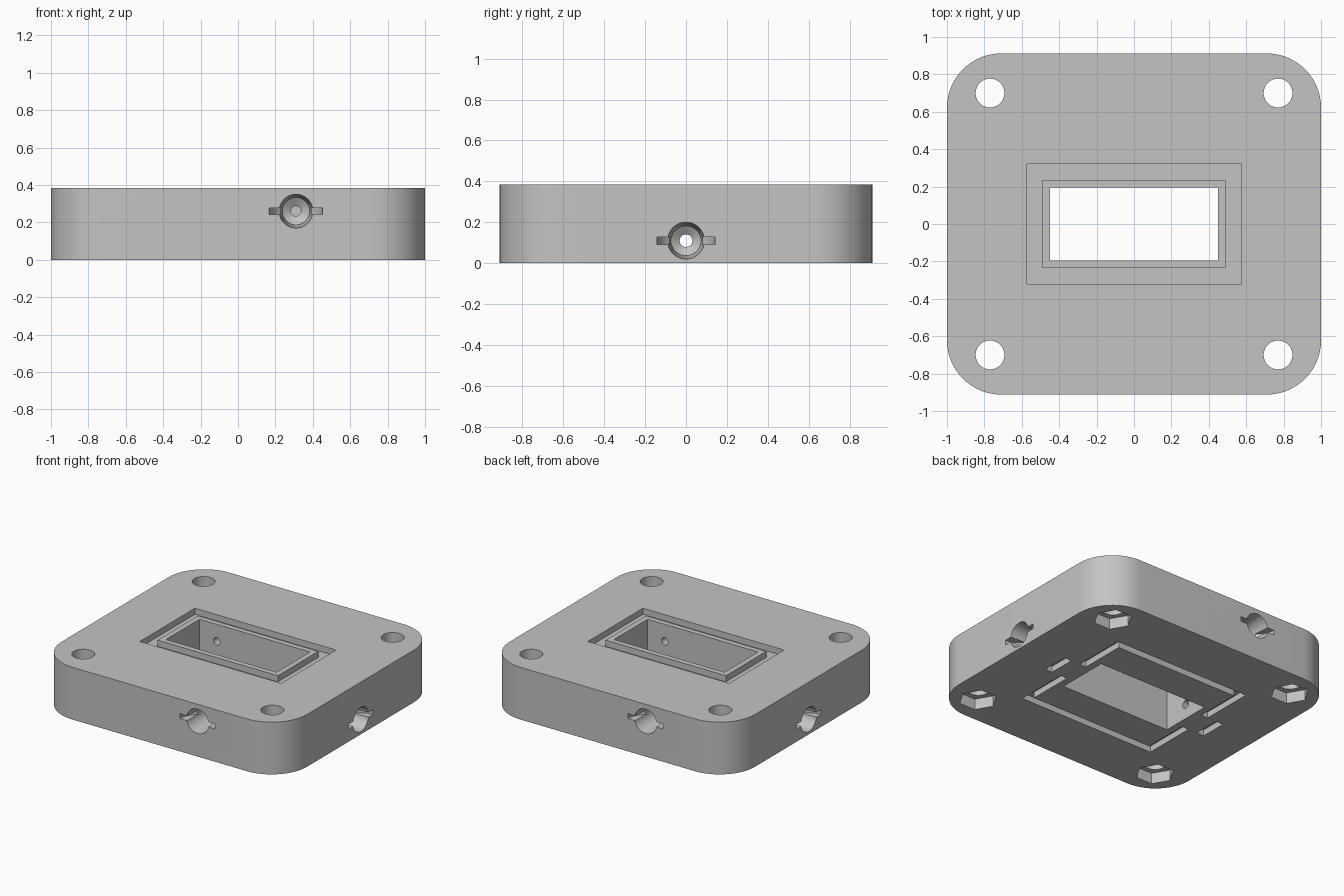
import bpy, bmesh, math
from mathutils import Matrix, Vector

cube = bpy.data.objects.get("Cube")
if cube:
    bpy.data.objects.remove(cube)

HALF_X, HALF_Y, HEIGHT = 1.0, 0.912, 0.385
CORNER = 0.29
OVER = 0.05

grey = bpy.data.materials.new("plain grey")
grey.use_nodes = True
colour = (0.55, 0.55, 0.55, 1)
grey.diffuse_color = colour
grey.node_tree.nodes["Principled BSDF"].inputs["Base Color"].default_value = colour


def loft(name, rings, matrix=Matrix()):
    """Closed solid through a stack of equal-length point rings."""
    bm = bmesh.new()
    loops = [[bm.verts.new(matrix @ Vector(p)) for p in ring] for ring in rings]
    n = len(loops[0])
    for a, b in zip(loops, loops[1:]):
        for i in range(n):
            j = (i + 1) % n
            bm.faces.new((a[i], a[j], b[j], b[i]))
    bm.faces.new(loops[0])
    bm.faces.new(loops[-1])
    bmesh.ops.recalc_face_normals(bm, faces=bm.faces)
    mesh = bpy.data.meshes.new(name)
    bm.to_mesh(mesh)
    bm.free()
    obj = bpy.data.objects.new(name, mesh)
    bpy.context.collection.objects.link(obj)
    mesh.materials.append(grey)
    return obj


def lathe(name, profile, sides, matrix=Matrix()):
    """Solid of revolution about z from (height, radius) pairs."""
    turn = [math.tau * i / sides for i in range(sides)]
    return loft(name, [[(r * math.cos(t), r * math.sin(t), z) for t in turn]
                       for z, r in profile], matrix)


def box(name, x0, x1, y0, y1, z0, z1):
    return loft(name, [[(x0, y0, z), (x1, y0, z), (x1, y1, z), (x0, y1, z)]
                       for z in (z0, z1)])


def cut(cutter):
    """Carve the cutter out of the plate, then discard it."""
    mod = plate.modifiers.new("cut", 'BOOLEAN')
    mod.operation, mod.solver, mod.object = 'DIFFERENCE', 'EXACT', cutter
    bpy.context.view_layer.objects.active = plate
    bpy.ops.object.modifier_apply(modifier=mod.name)
    bpy.data.objects.remove(cutter)


# Plate with rounded corners
outline = []
for k, (sx, sy) in enumerate(((1, 1), (-1, 1), (-1, -1), (1, -1))):
    for i in range(17):
        t = math.pi / 2 * (k + i / 16)
        outline.append((sx * (HALF_X - CORNER) + CORNER * math.cos(t),
                        sy * (HALF_Y - CORNER) + CORNER * math.sin(t)))
plate = loft("mounting_plate", [[(x, y, z) for x, y in outline] for z in (0, HEIGHT)])

# Central window
cut(box("window", -0.45, 0.45, -0.195, 0.195, -OVER, HEIGHT + OVER))

# Corner bolt holes with hexagonal nut pockets underneath
for sx in (-1, 1):
    for sy in (-1, 1):
        place = Matrix.Translation((sx * 0.77, sy * 0.70, 0))
        cut(lathe("bolt_hole", [(-OVER, 0.077), (HEIGHT + OVER, 0.077)], 40, place))
        cut(lathe("nut_pocket", [(-OVER, 0.13), (0.08, 0.13)], 6, place))

# Seal grooves: full ring on top, ring with side gaps and outer slots below
TOP = HEIGHT - 0.045
for s in (-1, 1):
    def bar(name, x0, x1, y0, y1, z0, z1):
        xs, ys = sorted((s * x0, s * x1)), sorted((s * y0, s * y1))
        cut(box(name, *xs, *ys, z0, z1))
    bar("top_groove_long", -0.575, 0.575, 0.235, 0.32, TOP, HEIGHT + OVER)
    bar("top_groove_short", 0.49, 0.575, -0.28, 0.28, TOP, HEIGHT + OVER)
    bar("base_groove_long", -0.557, 0.557, 0.44, 0.495, -OVER, 0.045)
    bar("base_groove_short", 0.502, 0.557, 0.1, 0.46, -OVER, 0.045)
    bar("base_groove_short", 0.502, 0.557, -0.46, -0.1, -OVER, 0.045)
    bar("base_slot", 0.63, 0.69, -0.1, 0.1, -OVER, 0.045)


# Tapered ports, each with a thin round key slot at its mouth
def port(x, y, z, heading, length, bore):
    place = Matrix.Translation((x, y, z)) @ Matrix.Rotation(heading, 4, 'Z')
    inward = place @ Matrix.Rotation(math.pi / 2, 4, 'Y')
    cut(lathe("port", [(-OVER, 0.093), (0, 0.09), (0.25, 0.073), (0.28, bore),
                       (length + OVER, bore)], 40, inward))
    cut(lathe("key_slot", [(-0.018, 0.143), (0.018, 0.143)], 40, place))


for s, turn in ((1, 0), (-1, math.pi)):
    port(s * 0.31, -s * HALF_Y, 0.26, math.pi / 2 + turn, HALF_Y - 0.195, 0.027)
    port(s * HALF_X, 0, 0.11, math.pi + turn, HALF_X - 0.45, 0.031)

# Smooth curves, crisp edges
bpy.ops.object.select_all(action='DESELECT')
plate.select_set(True)
bpy.context.view_layer.objects.active = plate
bpy.ops.object.shade_smooth_by_angle(angle=math.radians(30))
